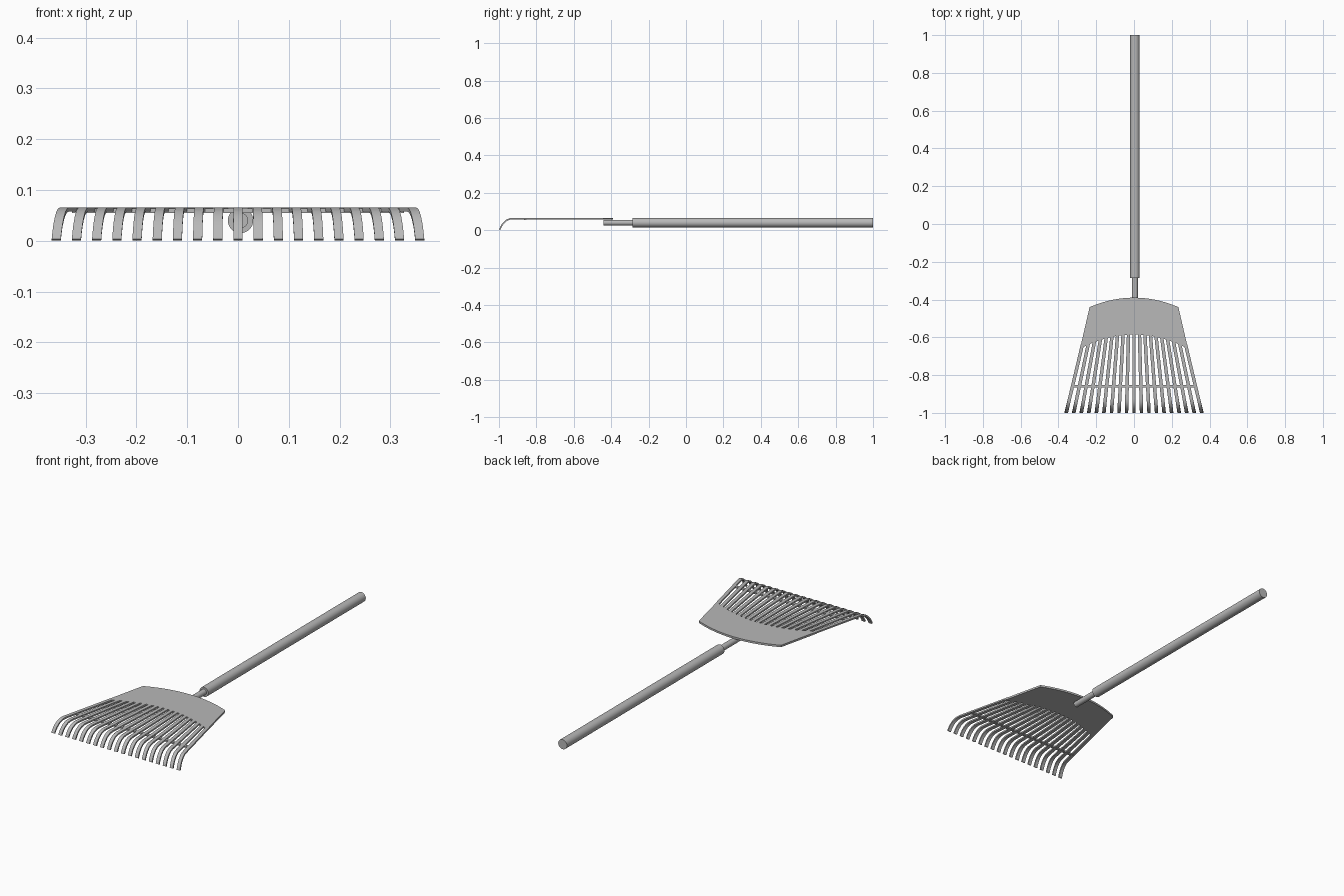
import bpy
import bmesh
import math
from mathutils import Vector

cube = bpy.data.objects.get("Cube")
if cube:
    bpy.data.objects.remove(cube, do_unlink=True)

grey = bpy.data.materials.new("grey")
grey.use_nodes = True
COLOR = (0.48, 0.48, 0.48, 1)
grey.diffuse_color = COLOR
grey.node_tree.nodes["Principled BSDF"].inputs["Base Color"].default_value = COLOR

TOP = 0.066        # upper surface of the head
SLOPE = 0.2375     # how fast the head narrows towards the handle
TEETH = 9          # teeth on each side of the middle one


def finish(bm, name, angle=None):
    bmesh.ops.recalc_face_normals(bm, faces=bm.faces)
    mesh = bpy.data.meshes.new(name)
    bm.to_mesh(mesh)
    bm.free()
    obj = bpy.data.objects.new(name, mesh)
    bpy.context.collection.objects.link(obj)
    mesh.materials.append(grey)
    if angle:
        bpy.ops.object.select_all(action='DESELECT')
        obj.select_set(True)
        bpy.context.view_layer.objects.active = obj
        bpy.ops.object.shade_smooth_by_angle(angle=math.radians(angle))
    return obj


def rod(name, radius, y0, y1, x=0.005, z=0.04):
    bpy.ops.mesh.primitive_cylinder_add(
        vertices=32, radius=radius, depth=y1 - y0,
        location=(x, (y0 + y1) / 2, z), rotation=(math.pi / 2, 0, 0))
    obj = bpy.context.object
    obj.name = name
    obj.data.materials.append(grey)
    bpy.ops.object.shade_smooth_by_angle(angle=math.radians(40))


def front_edge(x):
    return -0.585 - 0.075 * (x / 0.285) ** 2


# Handle and the thinner rod that joins it to the head
rod("handle", 0.025, -0.285, 1.0)
rod("connector_rod", 0.015, -0.44, -0.28)

# Head plate: fan shape with curved front and back edges
bm = bmesh.new()
steps = [i / 12 for i in range(-12, 13)]
outline = [(0.235 * t, -0.39 - 0.05 * t * t) for t in steps]
outline += [(0.286 * t, front_edge(0.286 * t)) for t in reversed(steps)]
base = bm.faces.new([bm.verts.new((x, y, TOP - 0.01)) for x, y in outline])
side = bmesh.ops.extrude_face_region(bm, geom=[base])
bmesh.ops.translate(bm, vec=(0, 0, 0.01),
                    verts=[v for v in side["geom"] if isinstance(v, bmesh.types.BMVert)])
finish(bm, "head_plate", 20)

# Curved tines, fanning out towards the front
HALF_W, HALF_T = 0.009, 0.004
BEND = [(-0.925, 0.062), (-0.942, 0.06), (-0.957, 0.054), (-0.97, 0.044),
        (-0.982, 0.03), (-0.991, 0.014), (-0.996, 0.002)]


def tine(index):
    def center(y):
        return index / TEETH * (0.359 - SLOPE * (y + 1))
    path = [(front_edge(center(-0.63)) + 0.02, TOP - HALF_T)] + BEND
    bm = bmesh.new()
    rings = []
    for k, (y, z) in enumerate(path):
        a, b = path[max(k - 1, 0)], path[min(k + 1, len(path) - 1)]
        along = Vector((0, b[0] - a[0], b[1] - a[1])).normalized()
        if k < 2:
            along = Vector((0, -1, 0))
        normal = Vector((0, along.z, -along.y)) * HALF_T
        mid = Vector((center(y), y, z))
        wide = Vector((HALF_W, 0, 0))
        corners = (mid - wide + normal, mid + wide + normal,
                   mid + wide - normal, mid - wide - normal)
        rings.append([bm.verts.new(c) for c in corners])
    for r, s in zip(rings, rings[1:]):
        for j in range(4):
            n = (j + 1) % 4
            bm.faces.new((r[j], r[n], s[n], s[j]))
    bm.faces.new(rings[0])
    bm.faces.new(rings[-1])
    finish(bm, f"tine_{index + TEETH + 1}", 40)


for i in range(-TEETH, TEETH + 1):
    tine(i)

# Straight brace joining the tines
bpy.ops.mesh.primitive_cube_add(size=1, location=(0, -0.86, 0.0595))
brace = bpy.context.object
brace.name = "cross_brace"
brace.data.transform(brace.matrix_world.inverted() @ brace.matrix_world)
brace.scale = (0.655, 0.013, 0.009)
brace.data.materials.append(grey)
